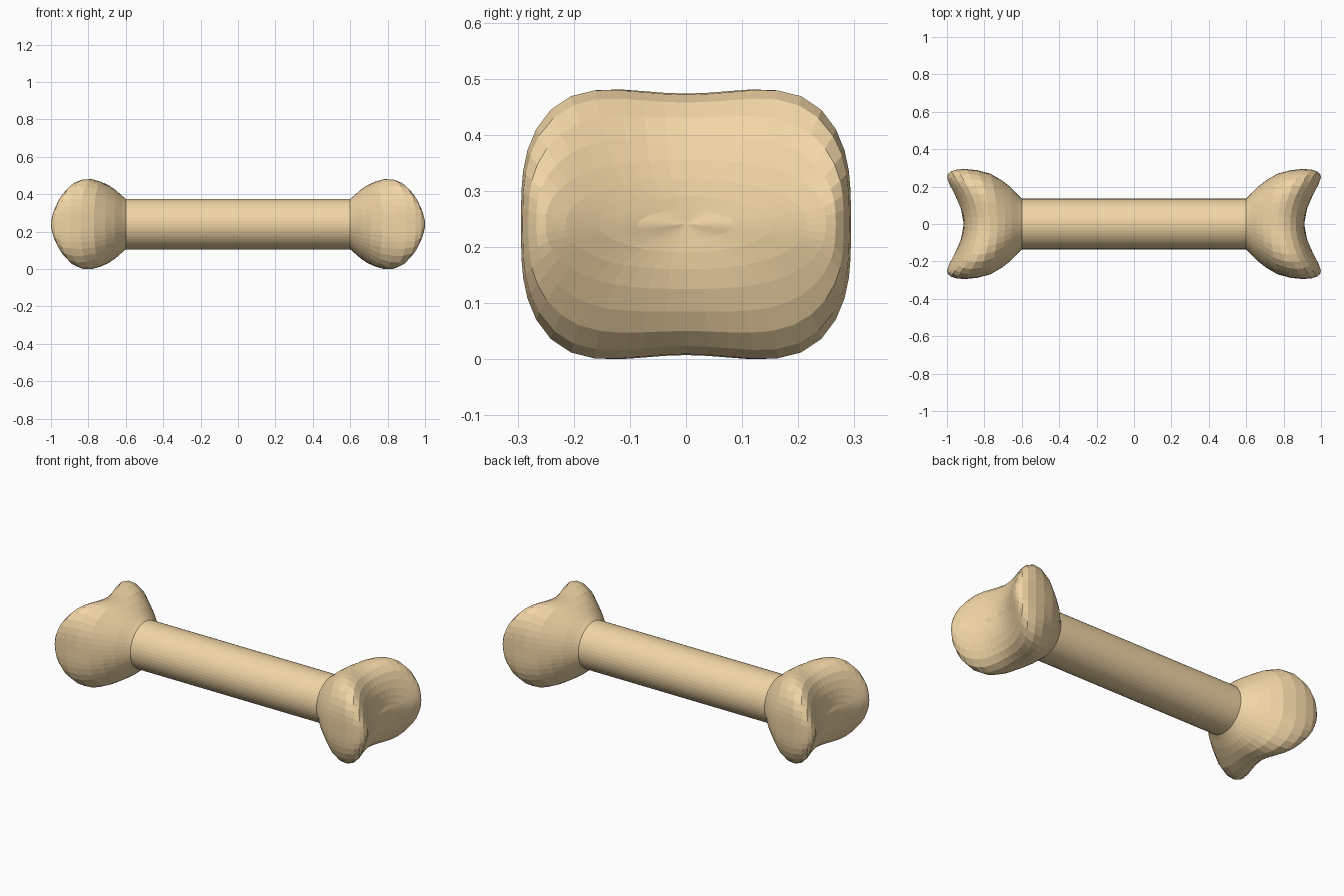
import bpy, bmesh, math

if "Cube" in bpy.data.objects:
    bpy.data.objects.remove(bpy.data.objects["Cube"])

SIDES = 48

# Half-bone loft stations, shaft to end:
# x at y=0, x at outer y edge, half width, half height, squareness
STATIONS = [
    (0.60, 0.60, 0.135, 0.135, 2.0),
    (0.62, 0.62, 0.155, 0.152, 2.0),
    (0.655, 0.66, 0.197, 0.183, 2.1),
    (0.69, 0.71, 0.236, 0.207, 2.3),
    (0.73, 0.77, 0.270, 0.225, 2.8),
    (0.77, 0.84, 0.288, 0.233, 3.3),
    (0.80, 0.90, 0.294, 0.231, 3.5),
    (0.835, 0.95, 0.291, 0.217, 3.3),
    (0.865, 0.98, 0.281, 0.190, 3.0),
    (0.885, 0.995, 0.267, 0.155, 2.7),
    (0.90, 1.00, 0.250, 0.115, 2.4),
    (0.907, 0.988, 0.215, 0.080, 2.2),
    (0.91, 0.957, 0.155, 0.050, 2.0),
    (0.91, 0.926, 0.085, 0.025, 2.0),
]


def add_ring(bm, station, side):
    """Rounded-square ring whose outer edges are swept forward into two lobes."""
    x_mid, x_edge, a, b, n = station
    dip = 0.35 * min(1, (n - 2) / 1.2)
    ring = []
    for i in range(SIDES):
        t = 2 * math.pi * i / SIDES
        c, s = math.cos(t), math.sin(t)
        r = (abs(c) ** n + abs(s) ** n) ** (-1 / n)
        u, v = r * c, r * s
        v *= 1 + dip * u * u * (1 - u * u)
        x = x_mid + (x_edge - x_mid) * u * u
        ring.append(bm.verts.new((side * x, a * u, b * v)))
    return ring


# Bone: mirrored ends joined by the shaft
bm = bmesh.new()
rings = [add_ring(bm, s, -1) for s in reversed(STATIONS)]
rings += [add_ring(bm, s, 1) for s in STATIONS]
for r0, r1 in zip(rings, rings[1:]):
    for i in range(SIDES):
        j = (i + 1) % SIDES
        bm.faces.new((r0[i], r0[j], r1[j], r1[i]))

# Close the bottom of each end groove
for ring, side in ((rings[0], -1), (rings[-1], 1)):
    tip = bm.verts.new((side * 0.91, 0, 0))
    for i in range(SIDES):
        bm.faces.new((ring[i], ring[(i + 1) % SIDES], tip))

bmesh.ops.recalc_face_normals(bm, faces=bm.faces[:])
low = min(v.co.z for v in bm.verts)
bmesh.ops.translate(bm, verts=bm.verts[:], vec=(0, 0, -low))

mesh = bpy.data.meshes.new("bone")
bm.to_mesh(mesh)
bm.free()
bone = bpy.data.objects.new("bone", mesh)
bpy.context.collection.objects.link(bone)

mat = bpy.data.materials.new("tan")
mat.diffuse_color = (0.88, 0.67, 0.38, 1)
mat.use_nodes = True
mat.node_tree.nodes["Principled BSDF"].inputs["Base Color"].default_value = mat.diffuse_color
mesh.materials.append(mat)
